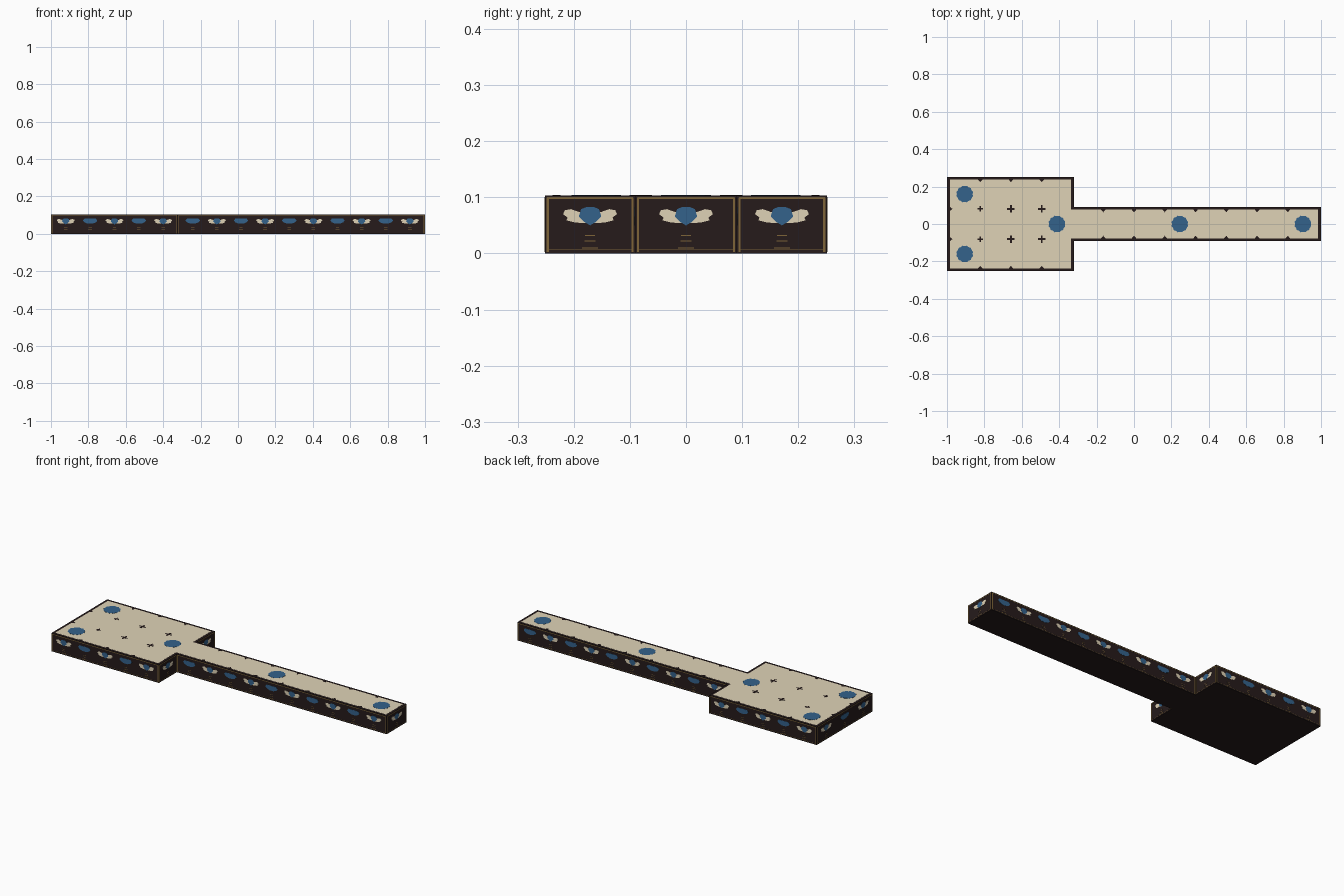
import bpy, bmesh, math
from mathutils import Vector

if "Cube" in bpy.data.objects:
    bpy.data.objects.remove(bpy.data.objects["Cube"])


def mat(name, c):
    m = bpy.data.materials.new(name)
    m.diffuse_color = (*c, 1)
    m.use_nodes = True
    m.node_tree.nodes["Principled BSDF"].inputs["Base Color"].default_value = m.diffuse_color
    return m


DARK = mat("dark wood", (0.019, 0.011, 0.011))
SHELL = mat("shell", (0.74, 0.65, 0.47))
BLUE = mat("lapis blue", (0.033, 0.122, 0.26))
GOLD = mat("old gold", (0.21, 0.13, 0.04))

X0, XN, X1, YH, YN, TOP = -0.999, -0.322, 0.999, 0.2515, 0.0905, 0.103
UP = Vector((0, 0, 1))


class Part:
    """Collects flat polygon prisms into one object."""
    def __init__(self, name, material):
        self.name, self.material, self.bm = name, material, bmesh.new()

    def prism(self, pts, o, u, v, lo, hi):
        n = u.cross(v)
        a = [self.bm.verts.new(o + u * p + v * q + n * lo) for p, q in pts]
        b = [self.bm.verts.new(o + u * p + v * q + n * hi) for p, q in pts]
        self.bm.faces.new(a[::-1])
        self.bm.faces.new(b)
        k = len(pts)
        for i in range(k):
            j = (i + 1) % k
            self.bm.faces.new((a[i], a[j], b[j], b[i]))

    def finish(self):
        bmesh.ops.recalc_face_normals(self.bm, faces=self.bm.faces)
        me = bpy.data.meshes.new(self.name)
        self.bm.to_mesh(me)
        self.bm.free()
        me.materials.append(self.material)
        bpy.context.collection.objects.link(bpy.data.objects.new(self.name, me))


def outline(i):
    return [(X0 + i, -YH + i), (XN - i, -YH + i), (XN - i, -YN + i), (X1 - i, -YN + i),
            (X1 - i, YN - i), (XN - i, YN - i), (XN - i, YH - i), (X0 + i, YH - i)]


def rect(a, b, c, d):
    return [(a, c), (b, c), (b, d), (a, d)]


ORIGIN, X, Y = Vector((0, 0, 0)), Vector((1, 0, 0)), Vector((0, 1, 0))

# Body and shell playing surface
body = Part("board_body", DARK)
body.prism(outline(0), ORIGIN, X, Y, 0, TOP)
body.finish()
surface = Part("playing_surface", SHELL)
surface.prism(outline(0.014), ORIGIN, X, Y, TOP - 0.002, TOP + 0.0005)
surface.finish()

# Rosettes
rosettes = Part("rosettes", BLUE)
for x, y in [(-0.905, 0.16), (-0.905, -0.16), (-0.412, 0), (0.245, 0), (0.903, 0)]:
    pts = [((0.046 if i % 2 else 0.042) * math.cos(math.pi * i / 12),
            (0.046 if i % 2 else 0.042) * math.sin(math.pi * i / 12)) for i in range(24)]
    rosettes.prism(pts, Vector((x, y, TOP)), X, Y, 0, 0.0012)
rosettes.finish()

# Small cell-corner marks: crosses inside, triangles on the rim
marks = Part("cell_marks", DARK)


def cross(x, y, a=0.02, w=0.006):
    pts = [(a, -w), (a, w), (w, w), (w, a), (-w, a), (-w, w),
           (-a, w), (-a, -w), (-w, -w), (-w, -a), (w, -a), (w, -w)]
    marks.prism(pts, Vector((x, y, TOP)), X, Y, 0, 0.001)


def tick(x, y, d):
    u = Vector((d[1], -d[0], 0))
    marks.prism([(-0.012, 0), (0.012, 0), (0, 0.014)],
                Vector((x, y, TOP)), u, Vector((d[0], d[1], 0)), 0, 0.001)


cols = [X0 + 0.012 + i * 0.1645 for i in range(1, 12)]
for s in (-1, 1):
    for i, x in enumerate(cols):
        if x < XN - 0.05:
            cross(x, s * 0.081, 0.014 if i == 0 else 0.02, 0.004 if i == 0 else 0.005)
            tick(x, s * (YH - 0.014), (0, -s))
        elif x > XN + 0.05:
            tick(x, s * (YN - 0.014), (0, -s))
    tick(X0 + 0.014, s * 0.081, (1, 0))
marks.finish()

# Side decoration
wings = Part("side_wings", SHELL)
gems = Part("side_gems", BLUE)
trim = Part("gold_trim", GOLD)
WING = [(0.006, 0.054), (0.026, 0.055), (0.042, 0.059), (0.040, 0.064), (0.048, 0.070),
        (0.045, 0.077), (0.034, 0.079), (0.020, 0.074), (0.006, 0.070)]
GEM = [(0, 0.050), (0.010, 0.056), (0.020, 0.066), (0.016, 0.079), (0.006, 0.083),
       (-0.006, 0.083), (-0.016, 0.079), (-0.020, 0.066), (-0.010, 0.056)]
FLOWER = [(0.012, 0.054), (0.030, 0.061), (0.039, 0.071), (0.030, 0.082),
          (-0.030, 0.082), (-0.039, 0.071), (-0.030, 0.061), (-0.012, 0.054)]


def side(start, end, count, first_winged, margin):
    a, b = Vector((*start, 0)), Vector((*end, 0))
    u, length = (b - a).normalized(), (b - a).length
    for i in range(count):
        t = length / 2 if count == 1 else margin + (length - 2 * margin) * i / (count - 1)
        o = a + u * t
        if (i % 2 == 0) == first_winged:
            wings.prism(WING, o, u, UP, -0.001, 0.0007)
            wings.prism([(-p, q) for p, q in WING[::-1]], o, u, UP, -0.001, 0.0007)
            gems.prism(GEM, o, u, UP, -0.001, 0.001)
        else:
            gems.prism(FLOWER, o, u, UP, -0.001, 0.001)
        for z, w in ((0.010, 0.014), (0.022, 0.010), (0.032, 0.009)):
            trim.prism(rect(-w, w, z - 0.001, z + 0.001), o, u, UP, -0.001, 0.0007)
    # gold border lines
    for z, w in ((0.0985, 0.0018), (0.0065, 0.0006)):
        trim.prism(rect(0.004, length - 0.004, z - w, z + w), a, u, UP, -0.001, 0.0007)
    for t in (0.005, length - 0.005):
        trim.prism(rect(t - 0.002, t + 0.002, 0.003, 0.1), a, u, UP, -0.001, 0.0008)


side((X0, -YH), (XN, -YH), 5, True, 0.078)
side((XN, -YN), (X1, -YN), 10, False, 0.08)
side((X1, YN), (XN, YN), 10, False, 0.08)
side((XN, YH), (X0, YH), 5, True, 0.078)
side((X0, YH), (X0, -YH), 3, True, 0.085)
side((X1, -YN), (X1, YN), 1, True, 0)
side((XN, -YH), (XN, -YN), 1, True, 0)
side((XN, YN), (XN, YH), 1, True, 0)
for p in (wings, gems, trim):
    p.finish()
